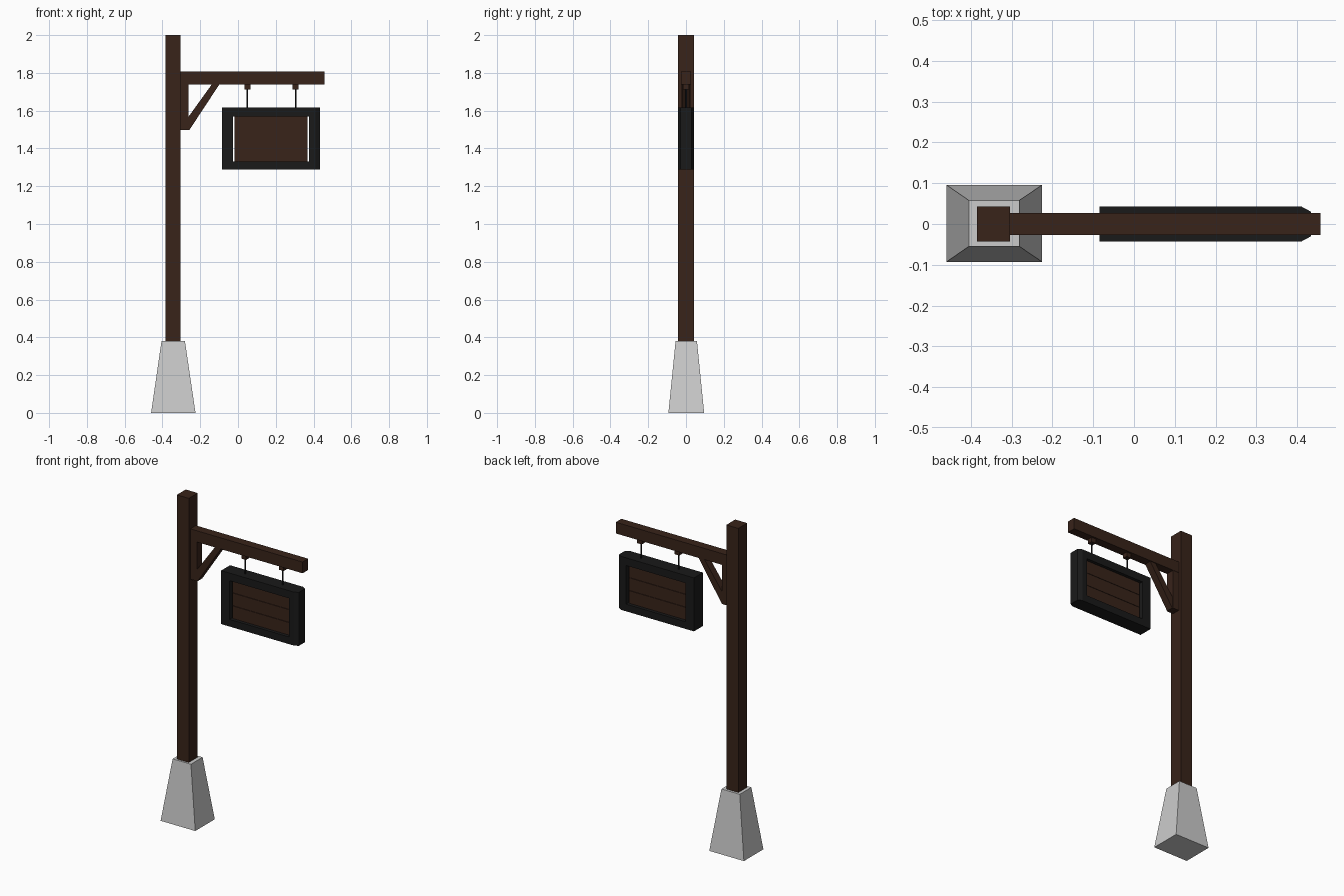
import bpy, bmesh

if "Cube" in bpy.data.objects:
    bpy.data.objects.remove(bpy.data.objects["Cube"])


def material(name, rgb):
    m = bpy.data.materials.new(name)
    m.diffuse_color = (*rgb, 1)
    m.use_nodes = True
    m.node_tree.nodes["Principled BSDF"].inputs["Base Color"].default_value = m.diffuse_color
    return m


WOOD = material("dark_wood", (0.040, 0.017, 0.010))
BLACK = material("black_frame", (0.010, 0.010, 0.010))


def finish(name, bm, mat):
    bmesh.ops.recalc_face_normals(bm, faces=bm.faces)
    me = bpy.data.meshes.new(name)
    bm.to_mesh(me)
    bm.free()
    if mat:
        me.materials.append(mat)
    ob = bpy.data.objects.new(name, me)
    bpy.context.collection.objects.link(ob)
    return ob


def loft(name, lower, upper, mat=None):
    """Solid between two matching loops of 3D points."""
    bm = bmesh.new()
    a = [bm.verts.new(p) for p in lower]
    b = [bm.verts.new(p) for p in upper]
    n = len(a)
    bm.faces.new(a[::-1])
    bm.faces.new(b)
    for i in range(n):
        j = (i + 1) % n
        bm.faces.new((a[i], a[j], b[j], b[i]))
    return finish(name, bm, mat)


def rect(x0, x1, y0, y1, z):
    return [(x0, y0, z), (x1, y0, z), (x1, y1, z), (x0, y1, z)]


def box(name, x0, x1, half_y, z0, z1, mat):
    return loft(name, rect(x0, x1, -half_y, half_y, z0),
                rect(x0, x1, -half_y, half_y, z1), mat)


def plate(name, outline, half_y, mat):
    """Extrude an x-z outline along y."""
    return loft(name, [(x, -half_y, z) for x, z in outline],
                [(x, half_y, z) for x, z in outline], mat)


# Tapered stone base
loft("stone_base", rect(-0.46, -0.225, -0.093, 0.096, 0),
     rect(-0.405, -0.281, -0.055, 0.058, 0.38))

# Post and arm
box("post", -0.385, -0.304, 0.043, 0.37, 2.0, WOOD)
box("arm", -0.31, 0.457, 0.027, 1.738, 1.807, WOOD)

# Bracket under the arm
box("bracket_upright", -0.306, -0.262, 0.025, 1.497, 1.74, WOOD)
plate("bracket_brace", [(-0.264, 1.497), (-0.258, 1.497), (-0.098, 1.74),
                        (-0.138, 1.74), (-0.264, 1.565)], 0.022, WOOD)

# Hangers
for i, x in enumerate((0.05, 0.305)):
    box(f"hanger_block_{i}", x - 0.016, x + 0.016, 0.016, 1.711, 1.74, WOOD)
    bm = bmesh.new()
    bmesh.ops.create_cone(bm, cap_ends=True, segments=8, radius1=0.004,
                          radius2=0.004, depth=0.11)
    finish(f"hanger_rod_{i}", bm, BLACK).location = (x, 0, 1.66)

# Sign frame: rails, square left stile, chamfered right stile
D = 0.043
box("frame_top_rail", -0.03, 0.38, D, 1.569, 1.616, BLACK)
box("frame_bottom_rail", -0.03, 0.38, D, 1.288, 1.332, BLACK)
box("frame_left_stile", -0.084, -0.026, D, 1.288, 1.616, BLACK)
plan = [(0.376, -D), (0.41, -D), (0.434, -0.03),
        (0.434, 0.03), (0.41, D), (0.376, D)]
loft("frame_right_stile", [(x, y, 1.288) for x, y in plan],
     [(x, y, 1.616) for x, y in plan], BLACK)

# Sign planks, separated by fine grooves
height = (1.569 - 1.332) / 3
for i in range(3):
    z = 1.332 + i * height
    box(f"sign_plank_{i}", -0.019, 0.369, 0.025, z + 0.001, z + height - 0.001, WOOD)
box("sign_core", -0.019, 0.369, 0.02, 1.325, 1.575, WOOD)
